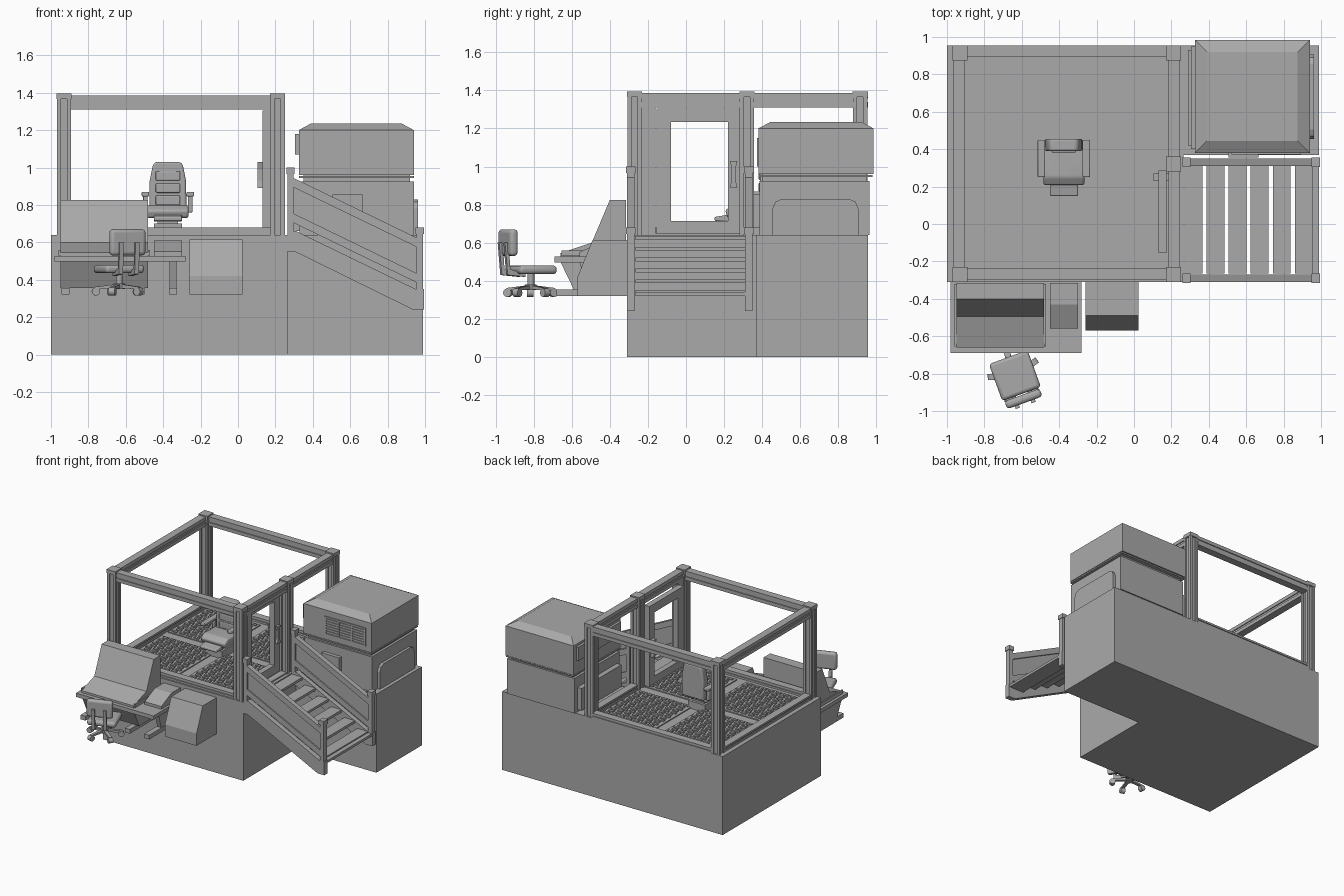
import bpy, bmesh, math
from mathutils import Matrix, Vector

if "Cube" in bpy.data.objects:
    bpy.data.objects.remove(bpy.data.objects["Cube"])

grey = bpy.data.materials.new("plain grey")
grey.use_nodes = True
grey.diffuse_color = (0.4, 0.4, 0.4, 1)
grey.node_tree.nodes["Principled BSDF"].inputs["Base Color"].default_value = (0.4, 0.4, 0.4, 1)


def finish(name, bm, bevel=0, smooth=False):
    bmesh.ops.recalc_face_normals(bm, faces=bm.faces)
    me = bpy.data.meshes.new(name)
    bm.to_mesh(me)
    bm.free()
    me.materials.append(grey)
    ob = bpy.data.objects.new(name, me)
    bpy.context.collection.objects.link(ob)
    if bevel:
        mod = ob.modifiers.new("soft edges", "BEVEL")
        mod.width, mod.segments = bevel, 3
    if bevel or smooth:
        bpy.ops.object.select_all(action="DESELECT")
        ob.select_set(True)
        bpy.context.view_layer.objects.active = ob
        bpy.ops.object.shade_smooth_by_angle(angle=math.radians(40))
    return ob


def boxes(name, items, bevel=0):
    """Each item is (x0, x1, y0, y1, z0, z1)."""
    bm = bmesh.new()
    for a, b, c, d, e, f in items:
        mat = Matrix.Translation(((a + b) / 2, (c + d) / 2, (e + f) / 2)) @ Matrix.Diagonal((b - a, d - c, f - e, 1))
        bmesh.ops.create_cube(bm, size=1, matrix=mat)
    return finish(name, bm, bevel)


def prism(name, pts, lo, hi, axis="x", bevel=0):
    """Extrude a profile: (y, z) along x, (x, z) along y, or (x, y) along z."""
    place = {"x": lambda p: (lo, p[0], p[1]), "y": lambda p: (p[0], lo, p[1]), "z": lambda p: (p[0], p[1], lo)}[axis]
    step = Vector((axis == "x", axis == "y", axis == "z")) * (hi - lo)
    bm = bmesh.new()
    face = bm.faces.new([bm.verts.new(place(p)) for p in pts])
    out = bmesh.ops.extrude_face_region(bm, geom=[face])["geom"]
    bmesh.ops.translate(bm, vec=step, verts=[v for v in out if isinstance(v, bmesh.types.BMVert)])
    return finish(name, bm, bevel)


def cylinder(name, loc, r, h, rot=(0, 0, 0)):
    bm = bmesh.new()
    bmesh.ops.create_cone(bm, cap_ends=True, segments=20, radius1=r, radius2=r, depth=h)
    ob = finish(name, bm, smooth=True)
    ob.location, ob.rotation_euler = loc, rot
    return ob


# Solid L-shaped base
prism("base", [(-1, -.31), (.265, -.31), (.265, .37), (.99, .37), (.99, .955), (-1, .955)], 0, .64, "z")

# Cab posts: a core with four corner strips and a cap
for px, py in [(-.93, -.27), (.212, -.27), (.212, .32), (-.93, .915), (.212, .915)]:
    r, s = .038, .022
    parts = [(px - r + .01, px + r - .01, py - r + .01, py + r - .01, .64, 1.39)]
    for sx in (px - r, px + r - s):
        for sy in (py - r, py + r - s):
            parts.append((sx, sx + s, sy, sy + s, .64, 1.37))
    parts.append((px - .04, px + .04, py - .04, py + .04, 1.365, 1.395))
    boxes("cab_post", parts)


# Grooved beams between posts
def beam(name, x0, x1, y0, y1, z0, z1):
    h = (z1 - z0) * .38
    g = .007
    if x1 - x0 > y1 - y0:
        core = (x0, x1, y0 + g, y1 - g, z0 + g, z1 - g)
    else:
        core = (x0 + g, x1 - g, y0, y1, z0 + g, z1 - g)
    boxes(name, [core, (x0, x1, y0, y1, z0, z0 + h), (x0, x1, y0, y1, z1 - h, z1)])


for z0, z1, kind in [(1.31, 1.385, "top_beam"), (.64, .68, "floor_sill")]:
    for yc in (-.268, .925):
        beam(kind, -.895, .178, yc - .03, yc + .03, z0, z1)
    beam(kind, -.965, -.905, -.235, .88, z0, z1)
    beam(kind, .185, .245, .355, .88, z0, z1)
beam("door_top_beam", .185, .245, -.235, .285, 1.31, 1.385)
boxes("door_jamb", [(.185, .24, -.235, -.16, .64, 1.31), (.185, .24, -.16, .285, .64, .65)])

# Door frame with open window and handles
boxes("door", [(.13, .175, -.155, -.08, .65, 1.305), (.13, .175, .22, .285, .65, 1.305),
               (.13, .175, -.08, .22, .65, .715), (.13, .175, -.08, .22, 1.235, 1.305)])
prism("door_handle", [(.23, .89), (.27, .89), (.26, .93), (.26, .99), (.27, 1.03), (.23, 1.03),
                      (.24, .99), (.24, .93)], .105, .195)

# Four floor panels with raised tread bars
bars = []
for x0 in (-.89, -.32):
    for y0 in (-.2, .37):
        bars.append((x0, x0 + .49, y0, y0 + .49, .64, .648))
        for i in range(7):
            for j in range(12):
                bx = x0 + .02 + i * .066 + (j % 2) * .012
                by = y0 + .016 + j * .0395
                bars.append((bx, bx + .045, by, by + .02, .648, .656))
boxes("floor_panels", bars)

# Stairs: treads, stringers, rails and posts
boxes("stair_treads", [(.27 + i * .118, .385 + i * .118 - .02, -.265, .31, .615 - i * .057, .635 - i * .057)
                       for i in range(6)] + [(.86, .99, -.265, .31, .32, .34)])
slope = -.485


def sloped(name, x0, x1, ztop, depth, y0, y1):
    drop = slope * (x1 - x0)
    prism(name, [(x0, ztop), (x1, ztop + drop), (x1, ztop + drop - depth), (x0, ztop - depth)], y0, y1, "y")


for y in (-.29, .33):
    prism("stringer", [(.265, .66), (.31, .66), (.95, .35), (.995, .35), (.995, .24), (.935, .24), (.305, .55),
                       (.265, .55)], y - .02, y + .02, "y")
    sloped("hand_rail", .295, .96, .945, .05, y - .02, y + .02)
    sloped("rail_panel", .295, .96, .9, .16, y - .008, y + .008)
    sloped("lower_rail", .295, .96, .755, .05, y - .018, y + .018)
    boxes("stair_posts", [(.265, .298, y - .02, y + .02, .64, .99), (.955, .99, y - .02, y + .02, .24, .67),
                          (.26, .303, y - .026, y + .026, .965, 1.0), (.95, .995, y - .026, y + .026, .645, .68)])

# Machine cabinet: lower body, recessed gap, upper hood
boxes("cabinet_body", [(.33, .94, .385, .965, .64, .925), (.35, .92, .40, .95, .925, .96),
                       (.325, .94, .38, .98, .945, .955)])
bm = bmesh.new()
rings = []
for inset, z in [(0, .96), (0, 1.2), (.065, 1.235)]:
    rings.append([bm.verts.new((x, y, z)) for x, y in [(.325 + inset, .38 + inset), (.94 - inset, .38 + inset),
                                                       (.94 - inset, .985 - inset), (.325 + inset, .985 - inset)]])
for lo, hi in zip(rings, rings[1:]):
    for i in range(4):
        bm.faces.new((lo[i], lo[(i + 1) % 4], hi[(i + 1) % 4], hi[i]))
bm.faces.new(rings[0])
bm.faces.new(rings[-1])
finish("cabinet_hood", bm)
prism("cabinet_side_panel", [(.455, .64), (.905, .64), (.905, .78), (.89, .815), (.855, .83), (.505, .83),
                             (.47, .815), (.455, .78)], .935, .962)
boxes("cabinet_inner_panels", [(.29, .335, .42, .93, .66, .84), (.305, .33, .40, .95, 1.07, 1.18)])
boxes("cabinet_front_panel", [(.505, .665, .355, .39, .68, .855)])
vent = [(.52, .89, .372, .385, z, z + .012) for z in (1.0, 1.138)]
vent += [(x, x + .012, .372, .385, 1.0, 1.15) for x in (.52, .64, .76, .878)]
vent += [(.525, .885, .375, .385, 1.022 + i * .02, 1.032 + i * .02) for i in range(6)]
boxes("vent_grille", vent)

# Control console and desk
prism("console", [(-.315, .825), (-.40, .825), (-.495, .6), (-.66, .545), (-.66, .50), (-.59, .355), (-.315, .355)],
      -.95, -.48)
boxes("console_cheeks", [(x, x + .012, -.655, -.32, .53, .56) for x in (-.96, -.482)])
boxes("desk_top", [(-.98, -.28, -.69, -.31, .497, .528)])
boxes("desk_feet", [(x, x + .045, -.68, -.315, .32, .355) for x in (-.945, -.545, -.37)])
prism("desk_leg", [(-.52, .355), (-.42, .355), (-.38, .5), (-.56, .5)], -.365, -.33)
prism("desk_unit", [(-.56, .525), (-.56, .55), (-.43, .61), (-.315, .61), (-.315, .525)], -.45, -.3)
prism("side_console", [(-.31, .32), (-.57, .32), (-.57, .42), (-.49, .615), (-.31, .615)], -.26, .025)

# Office chair, built at its own origin and then turned
chair = [boxes("office_seat", [(-.11, .11, -.1, .11, .435, .48)], .018)]
chair.append(boxes("office_backrest", [(-.1, .1, -.15, -.105, .53, .67)], .018))
for sx in (-.045, .045):
    chair.append(prism("backrest_arm", [(-.165, .6), (-.145, .6), (-.135, .46), (-.05, .435), (-.05, .42), (-.15, .43)],
                       sx - .012, sx + .012))
chair.append(cylinder("office_column", (0, 0, .395), .018, .09))
chair.append(cylinder("office_hub", (0, 0, .365), .03, .03))
for i in range(5):
    a = math.tau * i / 5 + .3
    leg = prism("office_leg", [(0, .378), (.13, .362), (.13, .35), (0, .355)], -.012, .012, "y")
    leg.rotation_euler.z = a
    chair.append(leg)
    chair.append(cylinder("caster", (.125 * math.cos(a), .125 * math.sin(a), .337), .022, .034,
                          (math.pi / 2, 0, a)))
turn = Matrix.Translation((-.635, -.815, 0)) @ Matrix.Rotation(math.radians(20), 4, "Z")
for ob in chair:
    ob.matrix_world = turn @ Matrix.LocRotScale(ob.location, ob.rotation_euler, None)

# Operator seat on the cab floor
boxes("seat_pedestal", [(-.45, -.3, .22, .4, .64, .7), (-.43, -.32, .24, .38, .7, .74)])
prism("seat_cushion", [(.42, .73), (.42, .79), (.25, .8), (.205, .77), (.22, .73)], -.485, -.265, bevel=.012)
prism("seat_lip", [(.24, .71), (.24, .75), (.15, .735), (.15, .715)], -.45, -.3, bevel=.006)
back = prism("seat_back", [(-.475, .76), (-.275, .76), (-.278, .93), (-.295, 1.015), (-.31, 1.03), (-.44, 1.03),
                           (-.455, 1.015), (-.472, .93)], .39, .455, "y", .02)
boxes("back_pads", [(-.44, -.31, .382, .395, z, z + .05) for z in (.8, .865, .93)], .006)
for s in (-1, 1):
    cx = -.375 + s * .12
    boxes("arm_rest", [(cx - .02, cx + .02, .25, .45, .845, .87), (cx - .012, cx + .012, .39, .43, .76, .85)], .006)
